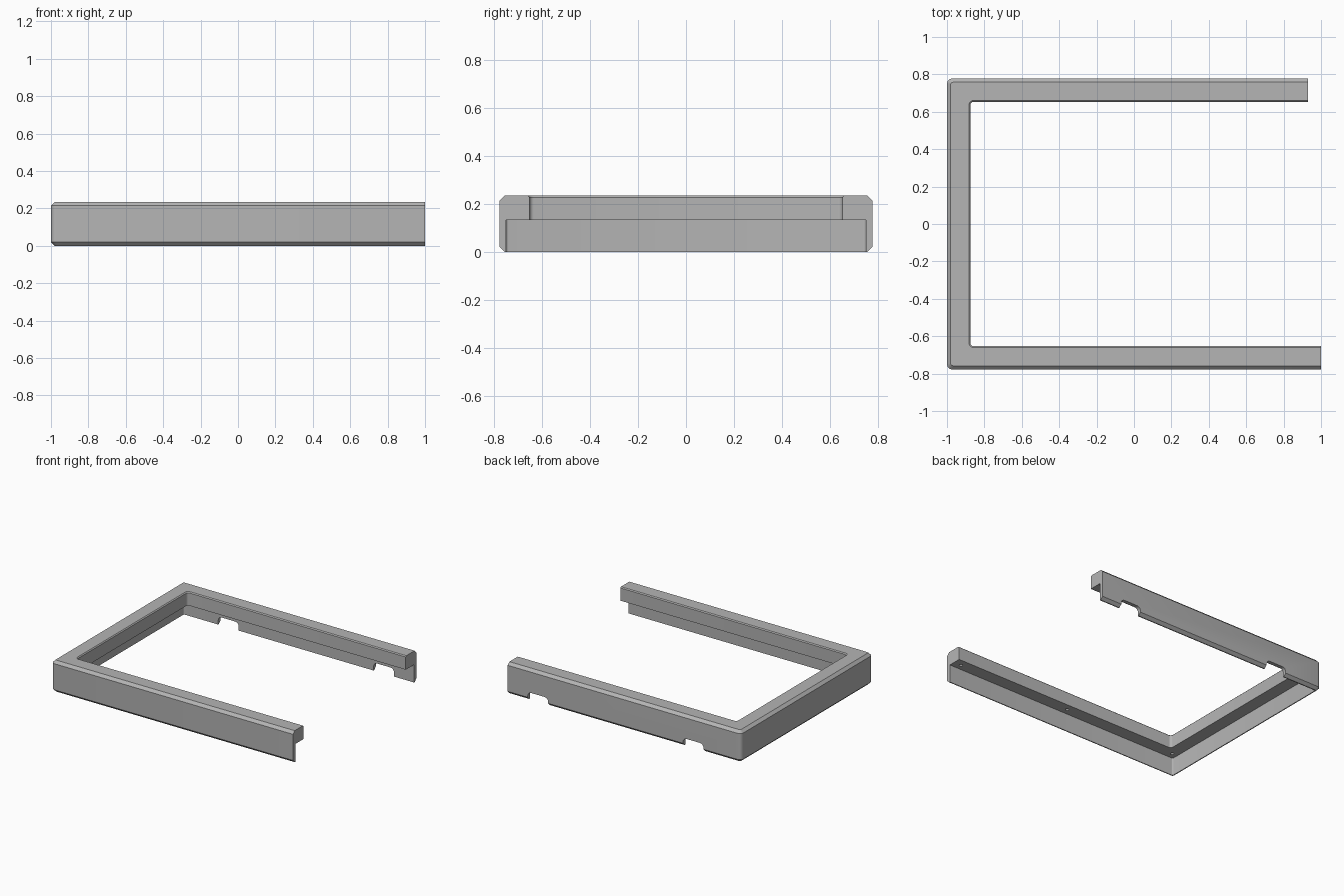
import bpy, bmesh
from math import pi, cos, sin

cube = bpy.data.objects.get("Cube")
if cube:
    bpy.data.objects.remove(cube)

grey = bpy.data.materials.new("light_grey")
grey.use_nodes = True
grey.diffuse_color = (0.46, 0.46, 0.46, 1)
grey.node_tree.nodes["Principled BSDF"].inputs["Base Color"].default_value = grey.diffuse_color

HALF_Y = 0.778
FRONT_END, BACK_END = 1.0, 0.93
SEGMENTS = 4


def make_object(name, bm):
    bmesh.ops.recalc_face_normals(bm, faces=bm.faces)
    mesh = bpy.data.meshes.new(name)
    bm.to_mesh(mesh)
    bm.free()
    mesh.materials.append(grey)
    obj = bpy.data.objects.new(name, mesh)
    bpy.context.collection.objects.link(obj)
    return obj


def u_path(inset, z, radius):
    """U-shaped path with two rounded corners, offset inwards."""
    x, y = -1 + inset, HALF_Y - inset
    arc = [(x + radius * (1 - cos(a)), y - radius * (1 - sin(a)))
           for a in (i * pi / 2 / SEGMENTS for i in range(SEGMENTS + 1))]
    front = [(px, -py) for px, py in reversed(arc)]
    return [(px, py, z) for px, py in
            [(FRONT_END, -y)] + front + arc + [(BACK_END, y)]]


# Cross-section: inset from the outside, height, corner radius
profile = [
    (0.020, 0.000, 0.012), (0.027, 0.000, 0.010), (0.027, 0.133, 0.010),
    (0.125, 0.133, 0.018), (0.125, 0.228, 0.018), (0.118, 0.235, 0.022),
    (0.020, 0.235, 0.012), (0.000, 0.215, 0.028), (0.000, 0.020, 0.028),
]

# Three-sided frame
bm = bmesh.new()
rails = [[bm.verts.new(p) for p in u_path(*point)] for point in profile]
for a, b in zip(rails, rails[1:] + rails[:1]):
    for i in range(len(a) - 1):
        bm.faces.new((a[i], a[i + 1], b[i + 1], b[i]))
bm.faces.new([r[0] for r in rails])
bm.faces.new([r[-1] for r in rails])
frame = make_object("frame", bm)


def notch_cutter(x):
    """Slot with rounded upper corners, through the back wall."""
    w, h, r = 0.085, 0.06, 0.03
    half = [(w, -0.05)] + [(w - r + r * cos(a), h - r + r * sin(a))
                           for a in (i * pi / 8 for i in range(5))]
    outline = half + [(-px, pz) for px, pz in reversed(half)]
    bm = bmesh.new()
    face = bm.faces.new([bm.verts.new((x + px, 0.7, pz)) for px, pz in outline])
    out = bmesh.ops.extrude_face_region(bm, geom=[face])
    moved = [v for v in out["geom"] if isinstance(v, bmesh.types.BMVert)]
    bmesh.ops.translate(bm, verts=moved, vec=(0, 0.2, 0))
    return make_object("notch_cutter", bm)


def hole_cutter(x, y):
    """Small screw hole in the underside of the rim."""
    bm = bmesh.new()
    bmesh.ops.create_cone(bm, cap_ends=True, segments=16, radius1=0.012,
                          radius2=0.012, depth=0.12)
    bmesh.ops.translate(bm, verts=bm.verts, vec=(x, y, 0.13))
    return make_object("hole_cutter", bm)


# Cable notches in the back wall and screw holes under the rim
cutters = [notch_cutter(x) for x in (-0.605, 0.68)]
cutters += [hole_cutter(x, -0.705) for x in (-0.93, 0, 0.94)]
cutters += [hole_cutter(x, 0.705) for x in (-0.93, 0, 0.87)]

bpy.context.view_layer.objects.active = frame
for cutter in cutters:
    cutter.hide_render = True
    mod = frame.modifiers.new("cut", "BOOLEAN")
    mod.operation = "DIFFERENCE"
    mod.solver = "EXACT"
    mod.object = cutter
    bpy.ops.object.modifier_apply(modifier=mod.name)
    bpy.data.objects.remove(cutter)

# Smooth rounded corners, sharp edges elsewhere
bpy.ops.object.select_all(action="DESELECT")
frame.select_set(True)
bpy.ops.object.shade_smooth_by_angle(angle=pi / 6)
